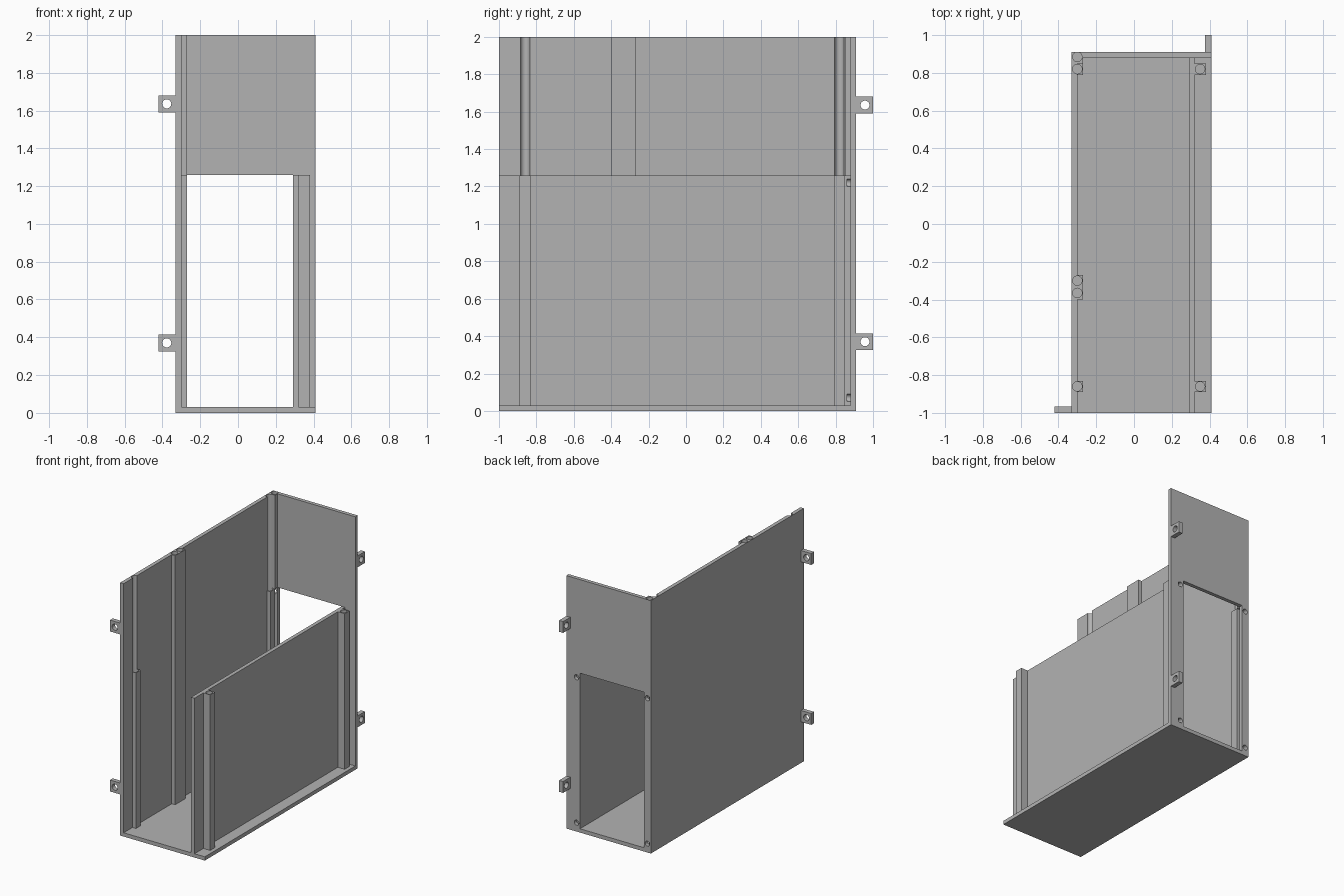
import bpy, bmesh
from math import radians
from mathutils import Matrix

if "Cube" in bpy.data.objects:
    bpy.data.objects.remove(bpy.data.objects["Cube"], do_unlink=True)

grey = bpy.data.materials.new("plain grey")
grey.use_nodes = True
colour = (0.45, 0.45, 0.45, 1)
grey.diffuse_color = colour
grey.node_tree.nodes["Principled BSDF"].inputs["Base Color"].default_value = colour


def add_object(name, bm):
    mesh = bpy.data.meshes.new(name)
    bm.to_mesh(mesh)
    bm.free()
    mesh.materials.append(grey)
    ob = bpy.data.objects.new(name, mesh)
    bpy.context.collection.objects.link(ob)
    return ob


def box(name, x, y, z):
    """Box given by its (low, high) range on each axis."""
    bm = bmesh.new()
    bmesh.ops.create_cube(bm, size=1)
    for v in bm.verts:
        v.co = [r[0] if c < 0 else r[1] for c, r in zip(v.co, (x, y, z))]
    return add_object(name, bm)


def bore(centre, axis, radius, length):
    """Round cutter centred on a point, along one axis."""
    bm = bmesh.new()
    turn = {"x": Matrix.Rotation(radians(90), 4, "Y"),
            "y": Matrix.Rotation(radians(90), 4, "X"),
            "z": Matrix.Identity(4)}[axis]
    bmesh.ops.create_cone(bm, cap_ends=True, segments=24, radius1=radius, radius2=radius,
                          depth=length, matrix=Matrix.Translation(centre) @ turn)
    ob = add_object("bore_cutter", bm)
    ob.hide_render = True
    return ob


def rod_bore(x, y, bottom, top):
    return bore((x, y, (bottom + top) / 2), "z", 0.025, top - bottom)


def cut(ob, cutters):
    for c in cutters:
        mod = ob.modifiers.new("cut", "BOOLEAN")
        mod.operation = "DIFFERENCE"
        mod.solver = "EXACT"
        mod.object = c
    graph = bpy.context.evaluated_depsgraph_get()
    mesh = bpy.data.meshes.new_from_object(ob.evaluated_get(graph))
    ob.modifiers.clear()
    ob.data = mesh


T = 0.03                      # wall thickness
LOW, HIGH = 1.26, 2.0         # heights of the low wall and the tall walls
L, R = -0.33, 0.41            # side limits
FRONT, BACK = -1.0, 0.91
INNER = L + T                 # inner face of the tall side wall
POSTS = {"front": -0.86, "back": 0.82}

# Floor and walls
floor = box("floor", (L, R), (FRONT, BACK), (0, T))
tall_wall = box("tall_side_wall", (L, INNER), (FRONT, BACK), (T, HIGH))
low_wall = box("low_side_wall", (0.29, 0.32), (FRONT, BACK - T), (T, LOW))
back_wall = box("back_wall", (INNER, R), (BACK - T, BACK), (T, HIGH))

# Window in the back wall, open down to the floor
window = box("window_cutter", (-0.27, 0.29), (BACK - 0.1, BACK + 0.1), (0, LOW))
window.hide_render = True

# Screw holes at the window corners
screws = [bore((x, 0.9, z), "y", 0.02, 0.08) for x in (INNER, 0.32) for z in (0.07, 1.22)]

# Bores in the tall wall run above the short posts as open grooves
grooves = {end: rod_bore(INNER, y, LOW - 0.15, HIGH + 0.1) for end, y in POSTS.items()}
middle = [rod_bore(INNER, y, HIGH - 0.2, HIGH + 0.1) for y in (-0.365, -0.30)]
corner = rod_bore(INNER, 0.885, HIGH - 0.2, HIGH + 0.1)
cutters = [window, corner, *screws, *grooves.values(), *middle]

cut(tall_wall, [*grooves.values(), *middle, corner, *screws[:2]])
cut(low_wall, screws[2:])
cut(back_wall, [window, corner, *screws])
parts = [floor, tall_wall, low_wall, back_wall]

# Short posts on both side walls
for end, y in POSTS.items():
    span = (y - 0.03, y + 0.03)
    post = box(end + "_tall_wall_post", (INNER, -0.27), span, (T, LOW))
    cut(post, [grooves[end]])
    outer = box(end + "_low_wall_post", (0.32, 0.38), span, (T, LOW))
    hole = rod_bore(0.35, y, LOW - 0.15, LOW + 0.1)
    cut(outer, [hole])
    cutters.append(hole)
    parts += [post, outer]

# Full-height double post and the upper corner post
double_post = box("middle_double_post", (INNER, -0.27), (-0.40, -0.27), (T, HIGH))
cut(double_post, middle)
corner_post = box("upper_corner_post", (INNER, -0.27), (0.85, BACK - T), (LOW, HIGH))
cut(corner_post, [corner])
parts += [double_post, corner_post]

# Mounting tabs on the front and back edges
for level, z in (("lower", 0.37), ("upper", 1.635)):
    height = (z - 0.045, z + 0.045)
    front_tab = box(level + "_front_tab", (-0.42, L), (FRONT, -0.965), height)
    back_tab = box(level + "_back_tab", (0.375, R), (BACK, 1.0), height)
    for tab, hole in ((front_tab, bore((-0.377, -0.98, z), "y", 0.024, 0.2)),
                      (back_tab, bore((0.39, 0.957, z), "x", 0.024, 0.2))):
        cut(tab, [hole])
        cutters.append(hole)
        parts.append(tab)

for c in cutters:
    bpy.data.objects.remove(c, do_unlink=True)

# Smooth the round bores and keep edges sharp
bpy.ops.object.select_all(action="DESELECT")
for ob in parts:
    ob.select_set(True)
bpy.context.view_layer.objects.active = floor
bpy.ops.object.shade_smooth_by_angle(angle=radians(30))
